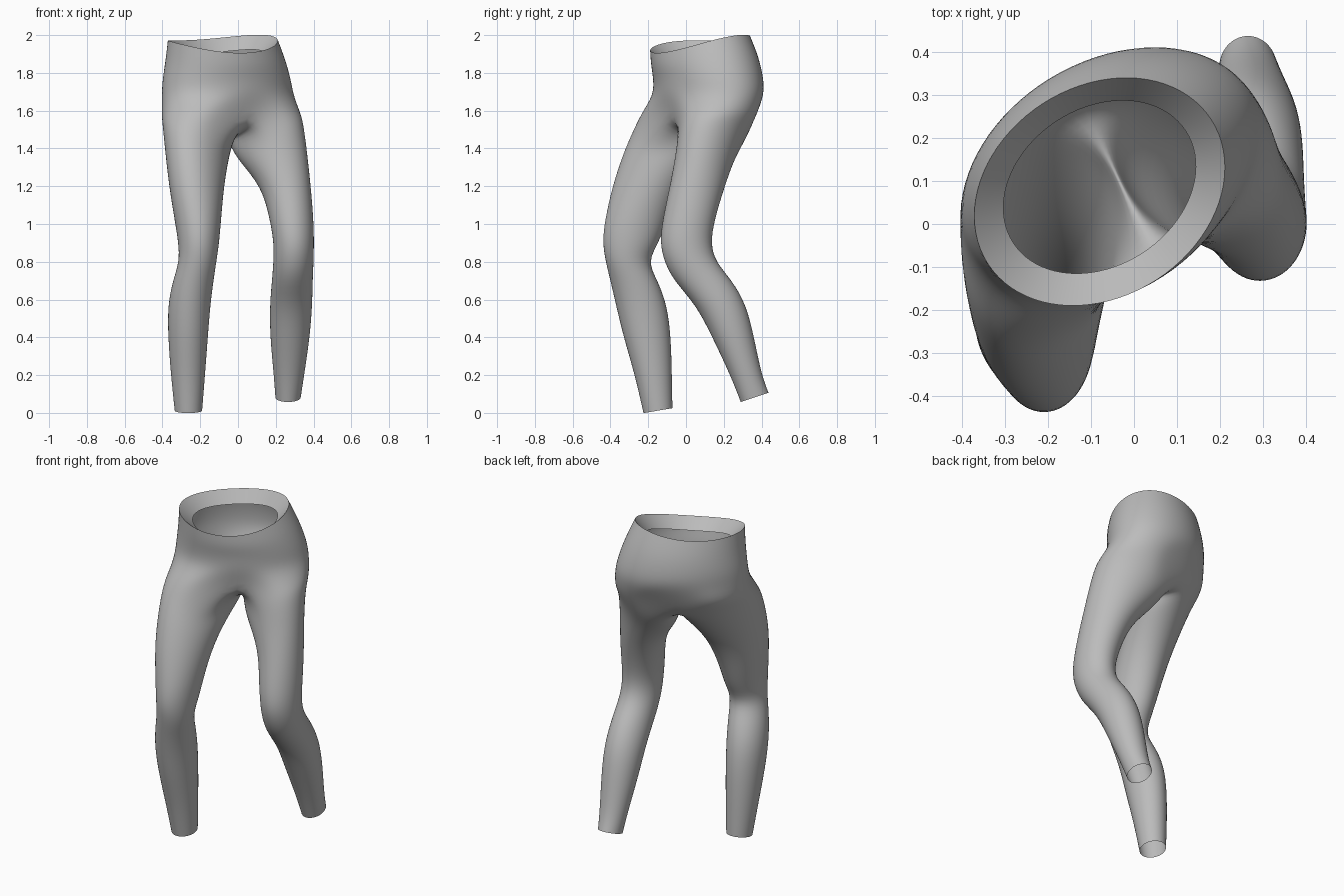
import bpy
import bmesh
from math import sin, cos, pi, radians
from mathutils import Vector

cube = bpy.data.objects.get("Cube")
if cube:
    bpy.data.objects.remove(cube, do_unlink=True)

LEG, BRIDGE = 16, 6            # points round a leg, steps across the crotch
HALF = LEG - BRIDGE            # steps round the outside of one leg
TORSO = 2 * HALF               # points round the hips

bm = bmesh.new()
crease = bm.edges.layers.float.new("crease_edge")


def add_ring(points):
    return [bm.verts.new(p) for p in points]


def join(upper, lower):
    n = len(upper)
    for i in range(n):
        k = (i + 1) % n
        bm.faces.new((upper[i], upper[k], lower[k], lower[i]))


def torso_ring(cx, cy, z, wide, deep, turn, wave=0.0, grow=1.02):
    """Turned oval starting at the centre front, with a wavy tilted height."""
    c, s = cos(radians(turn)), sin(radians(turn))
    points = []
    for i in range(TORSO):
        t = 2 * pi * i / TORSO
        u, f = -wide * grow * sin(t), deep * grow * cos(t)
        dz = -0.035 * cos(t) - 0.017 * sin(t) - 0.02 * cos(2 * t)
        points.append(Vector((cx + u * c + f * s, cy + u * s - f * c,
                              z + wave * dz)))
    return points


def leg_ring(medial, z, x0, x1, y0, y1, tilt_x=0.0, tilt_y=0.0, skew=0.0):
    """Oval filling the given extents, starting on the crotch edge."""
    points = []
    for i in range(LEG):
        a = medial - pi * BRIDGE / LEG - 2 * pi * i / LEG
        dx = (x1 - x0) / 2 * 1.025 * cos(a)
        dy = (y1 - y0) / 2 * 1.025 * sin(a + skew)
        points.append(Vector(((x0 + x1) / 2 + dx, (y0 + y1) / 2 + dy,
                              z + tilt_x * dx + tilt_y * dy)))
    return points


# Leg sections from hip to ankle: height, x range, y range, slopes, skew
right_leg = [
    (1.59, -.405, -.01, -.235, .28, 0, 0, .08),
    (1.47, -.40, -.035, -.285, .20, -.35, 0, .15),
    (1.36, -.385, -.052, -.335, .10, -.15, 0, .2),
    (1.2, -.365, -.075, -.39, -.025, 0, 0, .15),
    (1.02, -.335, -.09, -.43, -.1),
    (.9, -.315, -.10, -.442, -.145),
    (.8, -.31, -.115, -.425, -.205),
    (.7, -.345, -.13, -.40, -.15),
    (.57, -.372, -.147, -.37, -.10),
    (.4, -.37, -.16, -.33, -.08),
    (.2, -.355, -.175, -.27, -.075),
    (.012, -.335, -.19, -.225, -.072, 0, .17),
]
left_leg = [
    (1.59, -.04, .33, -.02, .38, 0, 0, -.1),
    (1.47, -.035, .345, -.04, .32, .35, 0, -.15),
    (1.36, .005, .365, -.055, .26, .15, 0, -.15),
    (1.2, .125, .385, -.085, .205, 0, 0, -.1),
    (1.02, .17, .40, -.125, .15),
    (.9, .19, .402, -.138, .13),
    (.8, .188, .40, -.115, .155),
    (.7, .18, .395, -.065, .245),
    (.57, .168, .393, .055, .32),
    (.4, .17, .38, .14, .36),
    (.2, .19, .35, .235, .40),
    (.082, .198, .332, .29, .437, 0, .33),
]

# Crotch seam shared by both legs, running from front to back
front, back = Vector((.055, -.07, 1.57)), Vector((-.125, .285, 1.5))
seam = []
for i in range(BRIDGE + 1):
    t = i / BRIDGE
    seam.append(front.lerp(back, t) - Vector((0, 0, .06 * sin(pi * t))))
seam = add_ring(seam)


def build_leg(sections, medial, start, inner):
    """Loft one leg and return the outer half of its top edge."""
    top = leg_ring(medial, *sections[0])
    outer = [start] + add_ring(top[1:HALF]) + [inner[0]]
    upper = outer + inner[1:]
    for section in sections[1:]:
        lower = add_ring(leg_ring(medial, *section))
        join(upper, lower)
        upper = lower
    return outer


hip_axis = radians(23)
right_outer = build_leg(right_leg, hip_axis, seam[0], seam[:0:-1])
left_outer = build_leg(left_leg, hip_axis + pi, seam[-1], seam[:-1])
hip_edge = right_outer[:-1] + left_outer[:-1]

# Hips and waist, from the folded-in waistband edge down to the legs
rings = [add_ring(p) for p in (
    torso_ring(-.08, .086, 1.89, .238, .182, 33, .8),
    torso_ring(-.08, .075, 1.96, .308, .243, 33, 1),
    torso_ring(-.066, .1, 1.865, .336, .26, 33, .5),
    torso_ring(-.06, .12, 1.765, .363, .26, 31),
    torso_ring(-.055, .12, 1.68, .375, .254, 31),
)]
rings.append(hip_edge)
for upper, lower in zip(rings, rings[1:]):
    join(upper, lower)

# Crisp fold along the waist
rim = set(rings[1])
for edge in bm.edges:
    if rim.issuperset(edge.verts):
        edge[crease] = 1.0
        edge.smooth = False
for face in bm.faces:
    face.smooth = True

mesh = bpy.data.meshes.new("leggings")
bm.to_mesh(mesh)
bm.free()
leggings = bpy.data.objects.new("leggings", mesh)
bpy.context.scene.collection.objects.link(leggings)
subdivision = leggings.modifiers.new("smooth_cloth", "SUBSURF")
subdivision.levels = subdivision.render_levels = 2

# Grey cloth
colour = (.5, .5, .5, 1)
cloth = bpy.data.materials.new("grey_cloth")
cloth.use_nodes = True
cloth.diffuse_color = colour
shader = cloth.node_tree.nodes["Principled BSDF"]
shader.inputs["Base Color"].default_value = colour
shader.inputs["Roughness"].default_value = .8
mesh.materials.append(cloth)
